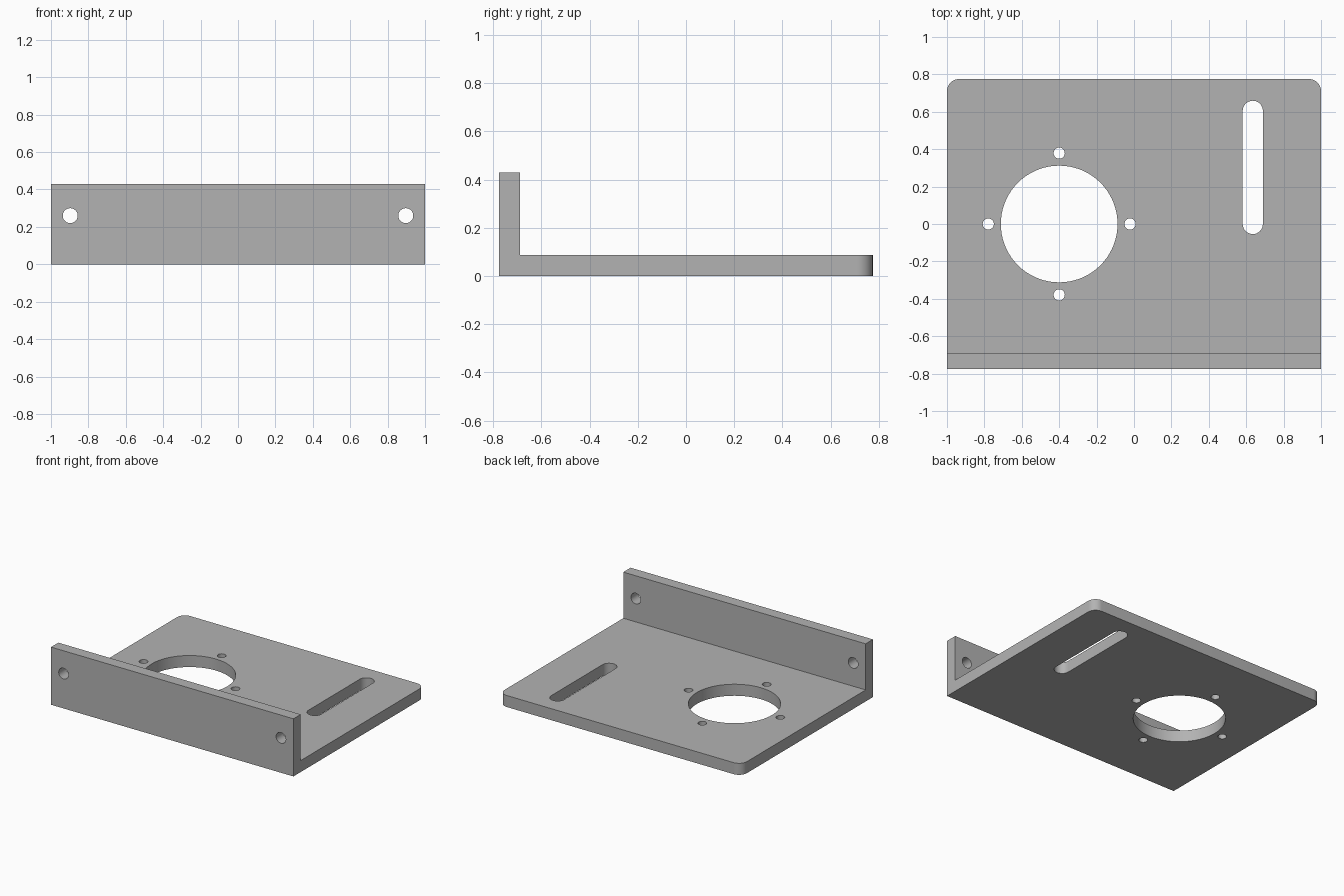
import bpy
import bmesh
from math import radians, sin, cos, pi
from mathutils import Vector, Matrix

cube = bpy.data.objects.get("Cube")
if cube:
    bpy.data.objects.remove(cube, do_unlink=True)

HALF_W, HALF_D = 1.0, 0.775
THICK, HEIGHT = 0.086, 0.43
CORNER = 0.065

grey = bpy.data.materials.new("plain grey")
grey.use_nodes = True
colour = (0.45, 0.45, 0.45, 1)
grey.diffuse_color = colour
grey.node_tree.nodes["Principled BSDF"].inputs["Base Color"].default_value = colour


def arc(cx, cy, r, start, end, steps):
    """Points along an arc, angles in radians."""
    angles = [start + (end - start) * i / steps for i in range(steps + 1)]
    return [(cx + r * cos(a), cy + r * sin(a)) for a in angles]


def prism(name, outline, direction, matrix=Matrix()):
    """Extrude a flat closed outline into a solid."""
    bm = bmesh.new()
    face = bm.faces.new([bm.verts.new(matrix @ Vector(p)) for p in outline])
    out = bmesh.ops.extrude_face_region(bm, geom=[face])
    verts = [v for v in out["geom"] if isinstance(v, bmesh.types.BMVert)]
    bmesh.ops.translate(bm, verts=verts, vec=direction)
    bmesh.ops.recalc_face_normals(bm, faces=bm.faces)
    mesh = bpy.data.meshes.new(name)
    bm.to_mesh(mesh)
    bm.free()
    mesh.materials.append(grey)
    obj = bpy.data.objects.new(name, mesh)
    bpy.context.collection.objects.link(obj)
    return obj


def cut(target, outline, direction, matrix):
    """Subtract an extruded outline from the target, then drop the cutter."""
    cutter = prism("cutter", outline, direction, matrix)
    cutter.hide_render = True
    mod = target.modifiers.new("cut", "BOOLEAN")
    mod.operation, mod.solver, mod.object = "DIFFERENCE", "EXACT", cutter
    bpy.context.view_layer.objects.active = target
    bpy.ops.object.modifier_apply(modifier=mod.name)
    bpy.data.objects.remove(cutter, do_unlink=True)


def circle(cx, cy, r, steps):
    return arc(cx, cy, r, 0, 2 * pi, steps)[:-1]


# L-shaped bracket: base plate with an upright flange along the front
profile = [(-HALF_D, 0), (HALF_D, 0), (HALF_D, THICK),
           (-HALF_D + THICK, THICK), (-HALF_D + THICK, HEIGHT), (-HALF_D, HEIGHT)]
bracket = prism("mounting_bracket", [(-HALF_W, y, z) for y, z in profile],
                (2 * HALF_W, 0, 0))

# Rounded rear corners
bm = bmesh.new()
bm.from_mesh(bracket.data)
corners = [e for e in bm.edges if all(v.co.y > HALF_D - 0.01 for v in e.verts)
           and abs(e.verts[0].co.z - e.verts[1].co.z) > 0.01]
bmesh.ops.bevel(bm, geom=corners, offset=CORNER, segments=12, profile=0.5,
                affect="EDGES")
bm.to_mesh(bracket.data)
bm.free()

# Large round opening, its four bolt holes, and the long slot in the base
CX = -0.4
slot = arc(0.635, 0.605, 0.054, 0, pi, 16) + arc(0.635, 0, 0.054, pi, 2 * pi, 16)
openings = [circle(CX, 0, 0.312, 72), slot]
openings += [circle(CX + 0.379 * cos(k * pi / 2), 0.379 * sin(k * pi / 2), 0.03, 24)
             for k in range(4)]
for outline in openings:
    cut(bracket, [(x, y, 0) for x, y in outline], (0, 0, 0.4),
        Matrix.Translation((0, 0, -0.1)))

# Screw holes at both ends of the flange
for side in (-1, 1):
    cut(bracket, [(x, 0, z) for x, z in circle(side * 0.897, 0.26, 0.04, 32)],
        (0, 0.4, 0), Matrix.Translation((0, -0.95, 0)))

# Smooth hole walls and corners, crisp edges elsewhere
bpy.ops.object.select_all(action="DESELECT")
bracket.select_set(True)
bpy.context.view_layer.objects.active = bracket
bpy.ops.object.shade_smooth_by_angle(angle=radians(30))
